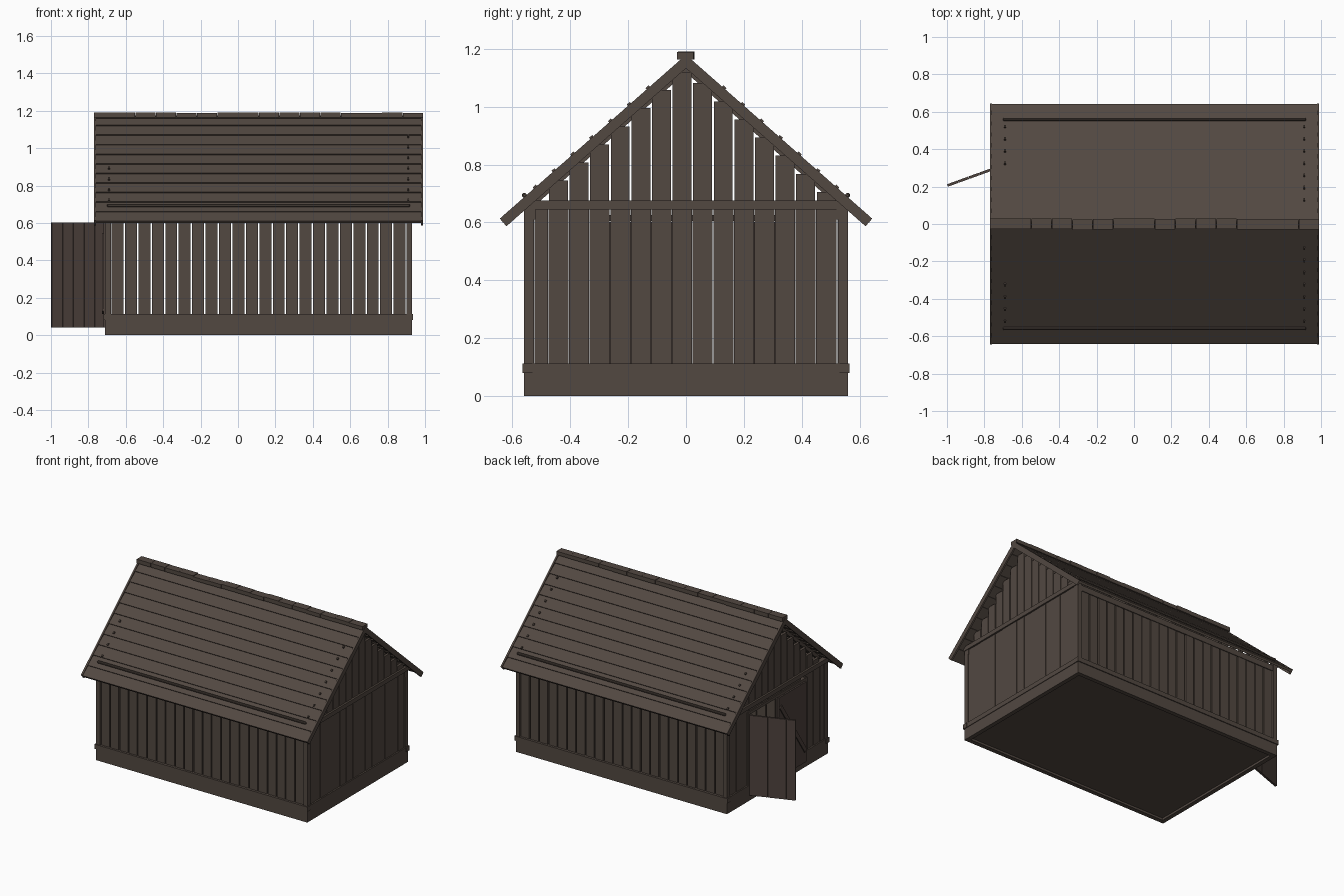
import bpy
import bmesh
import math
import random
from mathutils import Matrix, Vector

random.seed(4)
cube = bpy.data.objects.get("Cube")
if cube:
    bpy.data.objects.remove(cube)


def material(name, rgb):
    m = bpy.data.materials.new(name)
    m.use_nodes = True
    m.diffuse_color = (*rgb, 1)
    bsdf = m.node_tree.nodes["Principled BSDF"]
    bsdf.inputs["Base Color"].default_value = (*rgb, 1)
    bsdf.inputs["Roughness"].default_value = 0.9
    return m


WOOD = material("weathered wood", (0.085, 0.065, 0.053))
DOOR = material("reddish door wood", (0.075, 0.054, 0.046))


class Part:
    """Collects boxes into one named object."""

    def __init__(self, name, mat=WOOD):
        self.name, self.mat, self.bm = name, mat, bmesh.new()

    def box(self, lo, hi, frame=Matrix()):
        lo, hi = Vector(lo), Vector(hi)
        m = frame @ Matrix.Translation((lo + hi) / 2) @ Matrix.Diagonal((*(hi - lo), 1))
        bmesh.ops.create_cube(self.bm, size=1, matrix=m)

    def finish(self):
        mesh = bpy.data.meshes.new(self.name)
        self.bm.to_mesh(mesh)
        self.bm.free()
        mesh.materials.append(self.mat)
        ob = bpy.data.objects.new(self.name, mesh)
        bpy.context.collection.objects.link(ob)
        return ob


X0, X1, Y = -0.71, 0.93, 0.56      # wall extents
SILL, TOP = 0.1, 0.65              # wall heights
RX0, RX1, RY = -0.77, 0.99, 0.64   # roof extents
RIDGE, EAVE = 1.178, 0.615
PITCH = math.atan2(RIDGE - EAVE, RY)
SLOPE = math.hypot(RIDGE - EAVE, RY)
DOOR_Y, DOOR_TOP = 0.31, 0.605
T = 0.018                          # board thickness

# Floor and sill beams
p = Part("floor")
p.box((X0 + .02, -Y + .02, .015), (X1 - .02, Y - .02, .045))
p.finish()

p = Part("sill_beams")
for s in (-1, 1):
    p.box((X0, s * Y, 0), (X1, s * (Y - .03), .085))
for x, d in ((X0, .03), (X1, -.03)):
    p.box((x, -Y + .03, 0), (x + d, Y - .03, .085))
p.finish()

# Narrow rails on top of the sills
p = Part("lower_rails")
for s in (-1, 1):
    p.box((X0 - .008, s * (Y + .006), .08), (X1 + .006, s * (Y - .03), .112))
p.box((X1 - .03, -Y + .015, .08), (X1 + .004, Y - .015, .112))
for s in (-1, 1):
    p.box((X0 - .004, s * DOOR_Y, .08), (X0 + .03, s * (Y - .015), .112))
p.finish()

# Corner posts and top plates
p = Part("corner_posts")
for x, d in ((X0, .03), (X1, -.03)):
    for s in (-1, 1):
        p.box((x, s * Y, .08), (x + d, s * (Y - .035), TOP))
p.finish()

p = Part("top_plates")
for s in (-1, 1):
    p.box((X0, s * (Y - .005), .61), (X1, s * (Y - .04), TOP))
for x, d in ((X0 - .005, .035), (X1 + .005, -.035)):
    p.box((x, -Y, TOP - .005), (x + d, Y, TOP + .025))
p.finish()

# Vertical boards of the long walls
pitch = (X1 - X0 - .06) / 22
for name, s in (("front_wall_boards", -1), ("back_wall_boards", 1)):
    p = Part(name)
    for i in range(22):
        x = X0 + .03 + i * pitch
        out = Y - .008 - random.uniform(0, .004)
        p.box((x + .004, s * out, SILL), (x + pitch - .004, s * (out - T), TOP - .005))
    p.finish()

# End walls, with a doorway in the end at -x
W = 0.0712
for name, x, d, door in (("right_end_boards", X0, 1, True), ("left_end_boards", X1, -1, False)):
    p = Part(name)
    for i in range(-8, 8):
        a, b = max(-Y + .035, i * W + .022), min(Y - .035, (i + 1) * W + .022)
        low = SILL
        if door:
            if a < DOOR_Y < b:
                a = DOOR_Y
            elif a < -DOOR_Y < b:
                b = -DOOR_Y
            elif -DOOR_Y < (a + b) / 2 < DOOR_Y:
                low = DOOR_TOP
        x_in = x + d * random.uniform(.004, .008)
        p.box((x_in, a + .001, low), (x_in + d * T, b - .001, TOP))
    p.finish()

# Stepped gable boards following the roof line
for name, x, d, drop in (("right_gable_boards", X0, 1, .04), ("left_gable_boards", X1, -1, 0)):
    p = Part(name)
    for i in range(-8, 8):
        a, b = i * W + .022, (i + 1) * W + .022
        top = 1.132 - math.tan(PITCH) * abs((a + b) / 2) - drop
        if top > TOP + .04:
            p.box((x + d * .008, a + .003, TOP + .02), (x + d * (.008 + T), b - .003, top))
    p.finish()

# Roof: each side has its own frame, u runs from ridge to eave, w points outward
N = 11
STEP = SLOPE / N


def slope_frame(s):
    along = Vector((0, s * math.cos(PITCH), -math.sin(PITCH)))
    up = Vector((0, s * math.sin(PITCH), math.cos(PITCH)))
    m = Matrix((Vector((1, 0, 0)), along, up)).transposed().to_4x4()
    return Matrix.Translation((0, 0, RIDGE)) @ m


for side, s in (("front", -1), ("back", 1)):
    f = slope_frame(s)
    # Lapped planks, lower edge raised over the next one
    p = Part(side + "_roof_planks")
    for i in range(N):
        tilt = f @ Matrix.Translation((0, i * STEP, -.008)) @ Matrix.Rotation(.08, 4, 'X')
        p.box((RX0 + .01, -.004, -.016), (RX1 - .01, STEP + .004, 0), tilt)
    p.finish()

    # Boards along the roof ends, and rafters under them
    p = Part(side + "_barge_boards")
    for x, d in ((RX0, .012), (RX1, -.012)):
        p.box((x, 0, -.034), (x + d, SLOPE + .004, .001), f)
    p.finish()
    p = Part(side + "_rafters")
    for i in range(5):
        x = X0 + .04 + i * (X1 - X0 - .11) / 4
        p.box((x, .02, -.045), (x + .03, SLOPE - .13, -.022), f)
    p.finish()

    # Pole along the eave, held by rows of pegs
    u = .555 / math.cos(PITCH)
    p = Part(side + "_eave_pole")
    p.box((-.70, u - .008, -.004), (.92, u + .008, .014), f)
    bmesh.ops.bevel(p.bm, geom=p.bm.edges[:], offset=.005, segments=1, affect='EDGES')
    p.finish()
    p = Part(side + "_roof_pegs")
    for x, count in ((-.69, 4), (.91, 7)):
        for i in range(count):
            v = (.52 - i * .065) / math.cos(PITCH)
            p.box((x - .005, v - .007, -.006), (x + .005, v + .007, .007), f)
    p.finish()

# Ridge cap of short blocks
p = Part("ridge_cap")
w = (RX1 - RX0) / 16
for i in range(16):
    x = RX0 + i * w
    j = random.uniform(-.003, .002)
    p.box((x + .001, -.028 + j, 1.163), (x + w - .001, .028 + j, 1.19 + j * .7))
p.finish()

# Door frame
p = Part("door_frame")
for s in (-1, 1):
    p.box((X0 - .002, s * DOOR_Y, .085), (X0 + .03, s * (DOOR_Y + .02), DOOR_TOP + .02))
p.box((X0 - .002, -DOOR_Y, DOOR_TOP), (X0 + .03, DOOR_Y, DOOR_TOP + .02))
p.finish()


# Door leaves: the local frame has the hinge at its origin and the leaf along +x
def door(name, frame, brace):
    p = Part(name, DOOR)
    width = .306 / 5
    for i in range(5):
        p.box((i * width + .001, -.007, .04), ((i + 1) * width - .001, .007, .602), frame)
    if brace:
        tilt = Matrix.Translation((.153, 0, .33)) @ Matrix.Rotation(-.98, 4, 'Y')
        p.box((-.25, .005, -.014), (.25, .014, .014), frame @ tilt)
    p.finish()


swing = math.atan2(-.105, -.29)
door("open_door", Matrix.Translation((X0, DOOR_Y, 0)) @ Matrix.Rotation(swing, 4, 'Z'), False)
door("closed_door", Matrix.Translation((X0 - .002, -DOOR_Y, 0)) @ Matrix.Rotation(math.pi / 2, 4, 'Z'), True)
